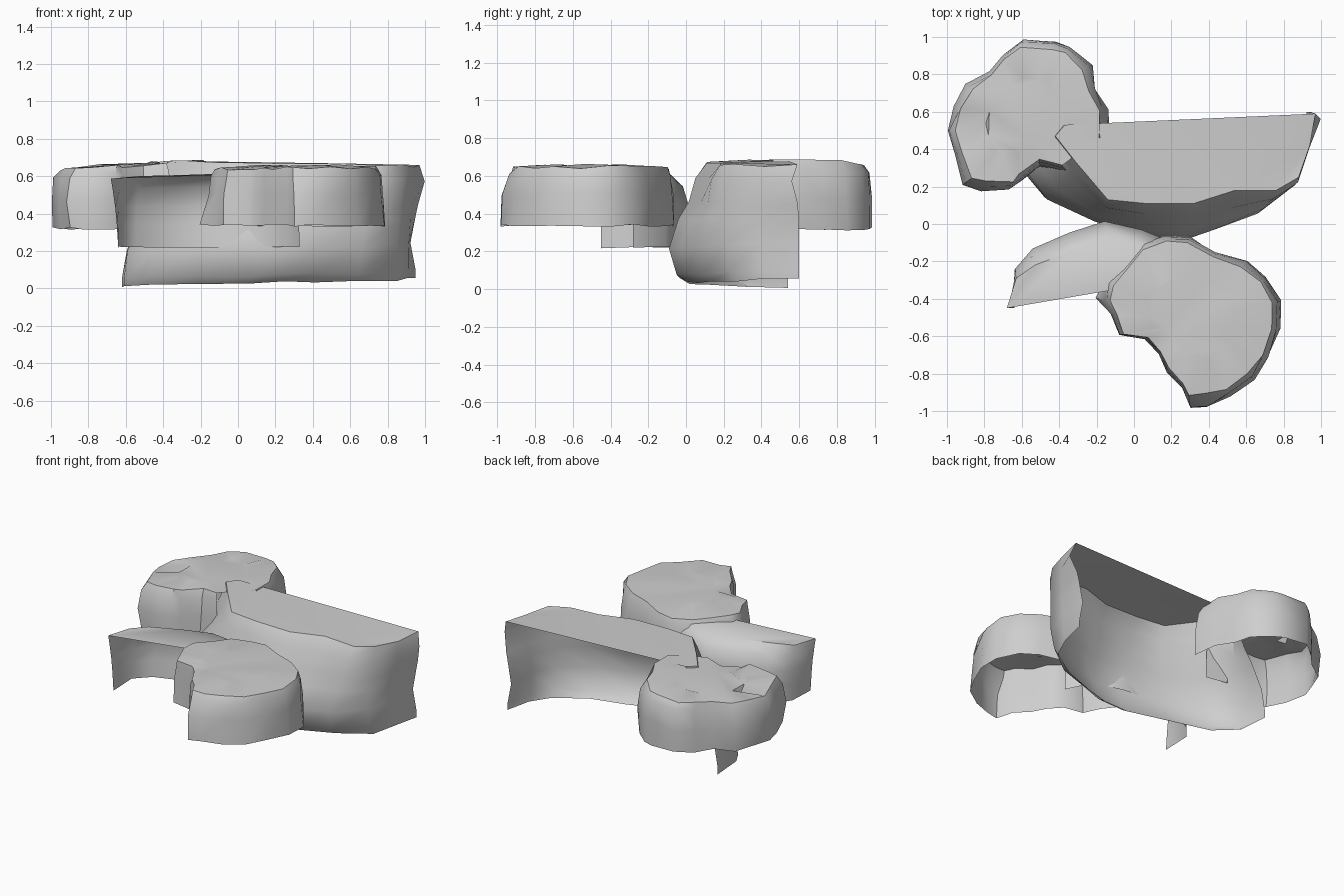
import bpy
import bmesh
import math
import random
from mathutils import Vector

random.seed(4)

default_cube = bpy.data.objects.get("Cube")
if default_cube:
    bpy.data.objects.remove(default_cube)

# One plain stone colour
stone = bpy.data.materials.new("grey_stone")
stone.use_nodes = True
stone_colour = (.62, .62, .62, 1)
stone.diffuse_color = stone_colour
stone.node_tree.nodes["Principled BSDF"].inputs["Base Color"].default_value = stone_colour


def build_shell(name, rings, open_levels):
    """Skin stacked rings, cap the last one; low levels leave the last span open."""
    bm = bmesh.new()
    rows = [[bm.verts.new(point) for point in ring] for ring in rings]
    count = len(rows[0])
    for level, (lower, upper) in enumerate(zip(rows, rows[1:])):
        spans = count - 1 if level < open_levels else count
        for i in range(spans):
            j = (i + 1) % count
            bm.faces.new((lower[i], lower[j], upper[j], upper[i]))
    cap = bm.faces.new(rows[-1])
    bmesh.ops.recalc_face_normals(bm, faces=bm.faces[:])
    bmesh.ops.triangulate(bm, faces=[cap])
    for face in bm.faces:
        face.smooth = True
    for edge in bm.edges:
        edge.smooth = edge.calc_face_angle(0) < math.radians(45)
    mesh = bpy.data.meshes.new(name)
    bm.to_mesh(mesh)
    bm.free()
    mesh.materials.append(stone)
    obj = bpy.data.objects.new(name, mesh)
    bpy.context.collection.objects.link(obj)
    return obj


def rock_rings(outline, levels, rough, rise):
    """Repeat an outline at (height, scale) levels, rough and rising towards +x."""
    middle = sum((Vector(p) for p in outline), Vector((0, 0))) / len(outline)
    base = levels[0][0]
    rings = []
    for height, scale in levels:
        ring = []
        for point in outline:
            offset = (Vector(point) - middle) * scale
            spot = middle + offset
            jitter = [random.uniform(-rough, rough) for axis in "xyz"]
            lift = (height - base) * rise * offset.x
            ring.append(Vector((spot.x + jitter[0] * scale, spot.y + jitter[1] * scale,
                                height + lift + jitter[2])))
        rings.append(ring)
    return rings


def ledge_rings(foot, brow, levels, rough, foot_tilt, brow_tilt):
    """Blend a foot line into a brow line; each level is (height, blend, bulge)."""
    rings = []
    last = len(foot) - 1
    for height, blend, bulge in levels:
        tilt = foot_tilt + (brow_tilt - foot_tilt) * blend
        ring = []
        for i, (low, high) in enumerate(zip(foot, brow)):
            spot = Vector(low).lerp(Vector(high), blend)
            belly = bulge * math.sin(math.pi * i / last)
            lift = random.uniform(-rough, rough) + tilt * i / last
            ring.append(Vector((spot.x, spot.y + belly, height + lift)))
        rings.append(ring)
    return rings


# Round rock at the back right, its wall broken where it runs into the ledge
back_outline = [
    (-.35, .28), (-.5, .31), (-.61, .22), (-.66, .19), (-.82, .18), (-.91, .21),
    (-.96, .36), (-1, .49), (-.96, .62), (-.9, .74), (-.78, .82), (-.7, .91),
    (-.6, .99), (-.42, .98), (-.34, .95), (-.23, .85), (-.2, .73), (-.14, .62),
    (-.13, .45),
]
back_levels = [(.32, .985), (.48, 1), (.61, .95), (.657, .89), (.665, .5)]
back_rings = rock_rings(back_outline, back_levels, .01, .17)
# Hollow worn into the top
back_rings[-1][7].z -= .05
build_shell("back_rock", back_rings, len(back_levels) - 2)

# Round rock at the front left
front_outline = [
    (-.15, -.31), (-.16, -.4), (-.12, -.48), (-.08, -.6), (.05, -.61),
    (.13, -.7), (.17, -.79), (.26, -.88), (.3, -.98), (.39, -.98),
    (.51, -.92), (.64, -.83), (.72, -.71), (.78, -.56), (.78, -.41),
    (.71, -.29), (.6, -.2), (.43, -.15), (.29, -.07), (.16, -.06),
    (.03, -.1), (-.05, -.2),
]
front_levels = [(.335, 1), (.5, .98), (.6, .96), (.643, .92), (.655, .5)]
front_rings = rock_rings(front_outline, front_levels, .008, .02)
# Foot flares on the right, brow is set back at the front point
front_rings[0][1].x -= .05
for ring in front_rings[2:4]:
    for point in ring[8:10]:
        point.y += .03
build_shell("front_rock", front_rings, 0)

# Large ledge, open at the back and underneath
large_foot = [
    (-.62, .54), (-.61, .32), (-.48, .18), (-.22, .1), (.06, .02),
    (.25, .01), (.41, .06), (.65, .14), (.85, .27), (.91, .42), (.95, .6),
]
large_brow = [
    (-.37, .53), (-.42, .47), (-.31, .33), (-.14, .13), (.06, .11),
    (.32, .11), (.54, .18), (.76, .18), (.88, .25), (.94, .42), (.97, .59),
]
large_levels = [(.01, 0, 0), (.05, 0, -.06), (.2, .1, -.11), (.36, .4, -.09),
                (.46, .65, -.06), (.6, .9, -.05), (.688, 1, 0)]
large_rings = ledge_rings(large_foot, large_brow, large_levels, .008, .045, -.035)
# Right-hand tip pinches in at mid height and leans out below the brow
large_rings[2][-1].x -= .03
large_rings[3][-1].x -= .01
large_rings[-2][-1].x += .03
large_rings[-2][-1].y -= .03
build_shell("large_ledge", large_rings, len(large_levels))

# Small ledge, open at the front and underneath
small_foot = [
    (-.64, -.45), (-.64, -.25), (-.55, -.15), (-.36, -.08), (-.17, -.02),
    (.05, -.05), (.24, -.11), (.33, -.28),
]
small_brow = [
    (-.68, -.45), (-.63, -.29), (-.53, -.22), (-.32, -.14), (-.14, -.08),
    (.03, -.12), (.22, -.17), (.31, -.28),
]
small_levels = [(.22, 0, 0), (.34, .2, .03), (.43, .4, .06), (.53, .75, .05),
                (.585, 1, 0)]
small_rings = ledge_rings(small_foot, small_brow, small_levels, .006, 0, .04)
build_shell("small_ledge", small_rings, len(small_levels))
